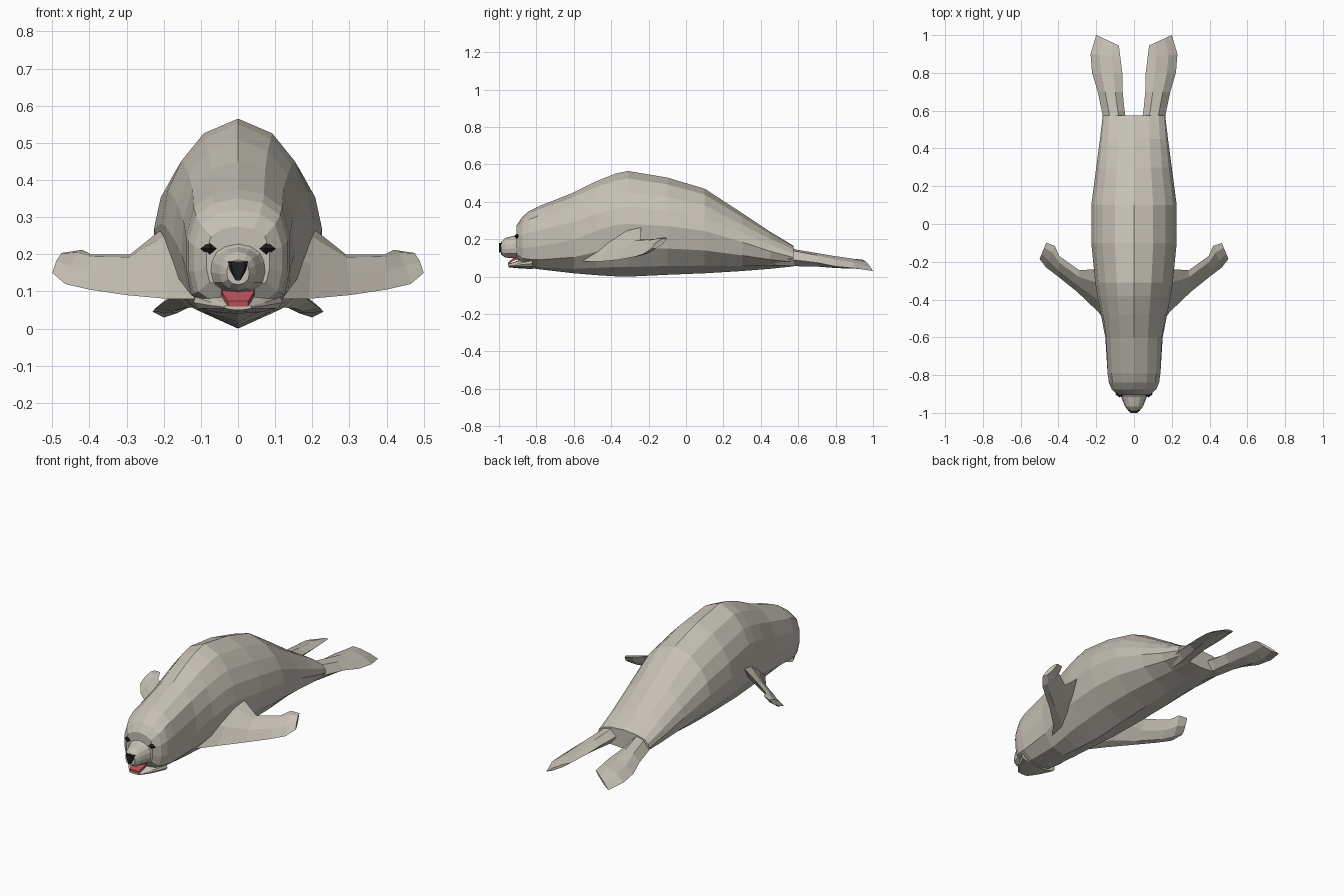
import bpy, bmesh
from mathutils import Vector

if "Cube" in bpy.data.objects:
    bpy.data.objects.remove(bpy.data.objects["Cube"])


def material(name, rgb):
    m = bpy.data.materials.new(name)
    m.diffuse_color = (*rgb, 1)
    m.use_nodes = True
    m.node_tree.nodes["Principled BSDF"].inputs["Base Color"].default_value = m.diffuse_color
    return m


FUR = material("fur", (0.56, 0.53, 0.46))
BLACK = material("black", (0.015, 0.015, 0.015))
RED = material("red", (0.45, 0.08, 0.09))


def finish(name, bm, mat):
    bmesh.ops.recalc_face_normals(bm, faces=bm.faces)
    me = bpy.data.meshes.new(name)
    bm.to_mesh(me)
    bm.free()
    me.materials.append(mat)
    ob = bpy.data.objects.new(name, me)
    bpy.context.collection.objects.link(ob)
    return ob


def loft(name, rings, mat=FUR):
    """Skin closed rings of equal point count and cap both ends."""
    bm = bmesh.new()
    vs = [[bm.verts.new(p) for p in r] for r in rings]
    n = len(vs[0])
    for a, b in zip(vs, vs[1:]):
        for i in range(n):
            j = (i + 1) % n
            bm.faces.new((a[i], a[j], b[j], b[i]))
    bm.faces.new(vs[0])
    bm.faces.new(vs[-1])
    return finish(name, bm, mat)


# Half cross-sections, top to bottom: (width fraction, height fraction)
TRUNK = [(0, 1), (.45, .93), (.74, .8), (.92, .66), (1, .5), (.9, .27), (.55, .09), (0, 0)]
HEAD = [(0, 1), (.5, .96), (.85, .85), (1, .62), (1, .36), (.9, .15), (.5, .03), (0, 0)]


def ring(y, lo, hi, w, t=0.0):
    """Symmetric ring at y; t blends the head shape (0) into the trunk shape (1)."""
    half = [((1 - t) * a[0] + t * b[0], (1 - t) * a[1] + t * b[1]) for a, b in zip(HEAD, TRUNK)]
    pts = half + [(-u, v) for u, v in half[-2:0:-1]]
    return [(u * w, y, lo + v * (hi - lo)) for u, v in pts]


# Body and head: y, bottom, top, half width, shape
loft("body", [ring(*s) for s in [
    (-.905, .10, .275, .085, 0),
    (-.875, .06, .32, .118, 0),
    (-.84, .048, .35, .133, 0),
    (-.79, .04, .375, .14, 0),
    (-.60, .018, .45, .152, .4),
    (-.48, .008, .51, .175, .8),
    (-.38, .002, .55, .195, 1),
    (-.31, 0, .565, .205, 1),
    (-.10, .01, .53, .226, 1),
    (.10, .018, .47, .226, 1),
    (.30, .03, .34, .2, 1),
    (.45, .042, .24, .18, .8),
    (.575, .055, .165, .165, .5),
]])

# Muzzle and lower jaw
loft("muzzle", [ring(*s) for s in [
    (-.85, .08, .27, .10, .5),
    (-.915, .098, .22, .068, .5),
    (-.965, .102, .207, .048, .5),
    (-.99, .118, .185, .03, .5),
]])
loft("lower_jaw", [ring(*s) for s in [
    (-.82, .04, .11, .12, .5),
    (-.90, .045, .085, .075, .5),
    (-.95, .05, .068, .036, .5),
]])

# Tongue: sloping red slab in the open mouth
loft("tongue", [[(-w, y, z), (w, y, z), (w, y, z - .014), (-w, y, z - .014)]
                for y, z, w in [(-.88, .112, .045), (-.925, .098, .043), (-.953, .074, .027)]], RED)

# Nose: tapering pad on the muzzle tip
loft("nose", [[(-.026 * s, y, .18), (.026 * s, y, .18), (.022 * s, y, .158),
               (.006, y, .13), (-.006, y, .13), (-.022 * s, y, .158)]
              for y, s in [(-.96, 1.1), (-.992, 1), (-1.0, .7)]], BLACK)


def blade(sections, side):
    """Hexagonal rings from leading edge, trailing edge and thickness."""
    rings = []
    for a, b, t in sections:
        a, b = Vector(a), Vector(b)
        up = Vector((0, 0, t / 2))
        p, q = a.lerp(b, .3), a.lerp(b, .7)
        r = [a, p + up, q + up, b, q - up, p - up]
        rings.append([(v.x * side, v.y, v.z) for v in r])
    return rings


FRONT = [
    ((.11, -.57, .08), (.14, -.24, .29), .10),
    ((.19, -.465, .08), (.215, -.24, .26), .075),
    ((.30, -.36, .09), (.29, -.245, .20), .05),
    ((.40, -.28, .105), (.395, -.17, .20), .045),
    ((.465, -.23, .12), (.42, -.115, .212), .04),
    ((.50, -.185, .15), (.465, -.10, .205), .03),
]
REAR = [
    ((.03, .48, .13), (.14, .42, .12), .12),
    ((.05, .60, .11), (.166, .575, .09), .08),
    ((.06, .70, .105), (.192, .70, .075), .06),
    ((.062, .80, .10), (.222, .80, .055), .045),
    ((.072, .88, .095), (.23, .90, .045), .035),
    ((.08, .945, .092), (.20, 1.0, .03), .015),
]

# Flippers and eyes, one per side
for side, tag in ((1, "left"), (-1, "right")):
    loft("front_flipper_" + tag, blade(FRONT, side))
    loft("rear_flipper_" + tag, blade(REAR, side))
    bm = bmesh.new()
    bmesh.ops.create_uvsphere(bm, u_segments=4, v_segments=2, radius=1)
    bmesh.ops.scale(bm, verts=bm.verts, vec=(.025, .018, .021))
    bmesh.ops.translate(bm, verts=bm.verts, vec=(.076 * side, -.9, .215))
    finish("eye_" + tag, bm, BLACK)
